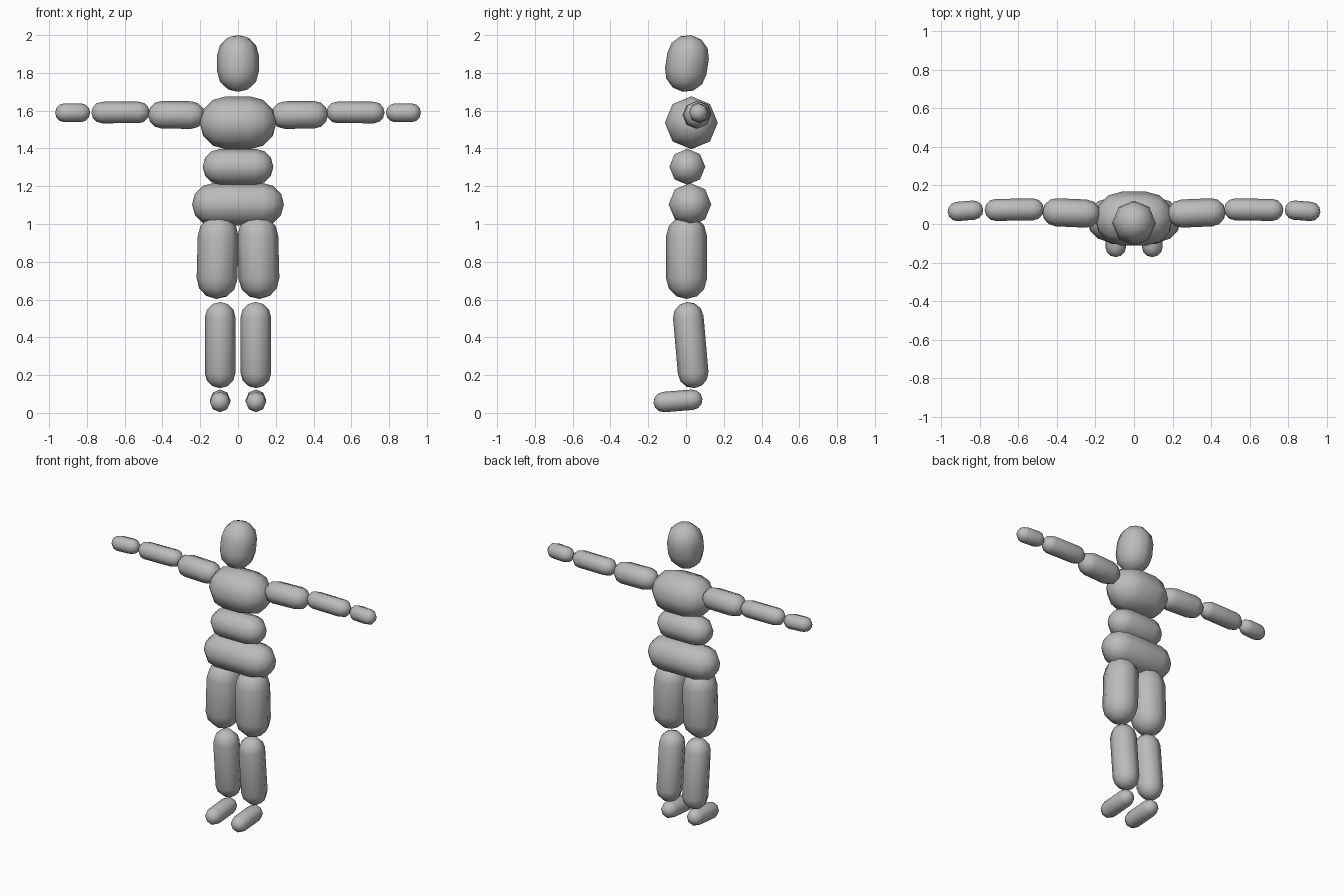
import bpy, bmesh, math
from mathutils import Vector

if "Cube" in bpy.data.objects:
    bpy.data.objects.remove(bpy.data.objects["Cube"])

grey = bpy.data.materials.new("plain grey")
grey.diffuse_color = (0.5, 0.5, 0.5, 1)
grey.use_nodes = True
grey.node_tree.nodes["Principled BSDF"].inputs["Base Color"].default_value = grey.diffuse_color

SIDES = 8
CAP = 3  # steps in each rounded end


def capsule(name, a, b, r):
    """Eight-sided capsule whose rounded tips lie at a and b."""
    a, b = Vector(a), Vector(b)
    d = (b - a).normalized()
    up = Vector((0, 1, 0)) if abs(d.z) > 0.7 else Vector((0, 0, 1))
    u = (up - d * up.dot(d)).normalized()
    v = d.cross(u)
    bm = bmesh.new()
    rings = []
    steps = [math.pi / 2 * i / CAP for i in range(1, CAP + 1)]
    profile = [(a + d * r * (1 - math.cos(t)), r * math.sin(t)) for t in steps]
    profile += [(b - d * r * (1 - math.cos(t)), r * math.sin(t)) for t in reversed(steps)]
    for c, rad in profile:
        rings.append([bm.verts.new(c + rad * (u * math.cos(k * math.tau / SIDES)
                                             + v * math.sin(k * math.tau / SIDES)))
                      for k in range(SIDES)])
    tip_a, tip_b = bm.verts.new(a), bm.verts.new(b)
    for k in range(SIDES):
        n = (k + 1) % SIDES
        bm.faces.new((tip_a, rings[0][n], rings[0][k]))
        bm.faces.new((tip_b, rings[-1][k], rings[-1][n]))
        for lo, hi in zip(rings, rings[1:]):
            bm.faces.new((lo[k], lo[n], hi[n], hi[k]))
    bmesh.ops.recalc_face_normals(bm, faces=bm.faces[:])
    for f in bm.faces:
        f.smooth = True
    me = bpy.data.meshes.new(name)
    bm.to_mesh(me)
    bm.free()
    me.materials.append(grey)
    bpy.context.collection.objects.link(bpy.data.objects.new(name, me))


# Head and trunk
capsule("head", (0, -0.018, 1.70), (0, 0.028, 2.0), 0.111)
capsule("chest", (-0.203, 0.028, 1.536), (0.203, 0.028, 1.536), 0.14)
capsule("belly", (-0.187, 0.007, 1.303), (0.187, 0.007, 1.303), 0.095)
capsule("pelvis", (-0.243, 0.021, 1.104), (0.243, 0.021, 1.104), 0.113)

# Limbs, given for the right and mirrored to the left
limbs = [
    ("upper_arm", (0.175, 0.051, 1.576), (0.476, 0.064, 1.579), 0.073),
    ("forearm", (0.468, 0.077, 1.591), (0.776, 0.072, 1.590), 0.057),
    ("hand", (0.783, 0.076, 1.589), (0.968, 0.061, 1.589), 0.050),
    ("thigh", (0.114, 0.003, 0.603), (0.102, 0.003, 1.045), 0.108),
    ("shin", (0.095, 0.045, 0.131), (0.094, 0.005, 0.587), 0.081),
    ("foot", (0.095, -0.172, 0.053), (0.095, 0.087, 0.074), 0.054),
]
for side, s in (("right", 1), ("left", -1)):
    for name, a, b, r in limbs:
        capsule(f"{side}_{name}", (a[0] * s, a[1], a[2]), (b[0] * s, b[1], b[2]), r)
